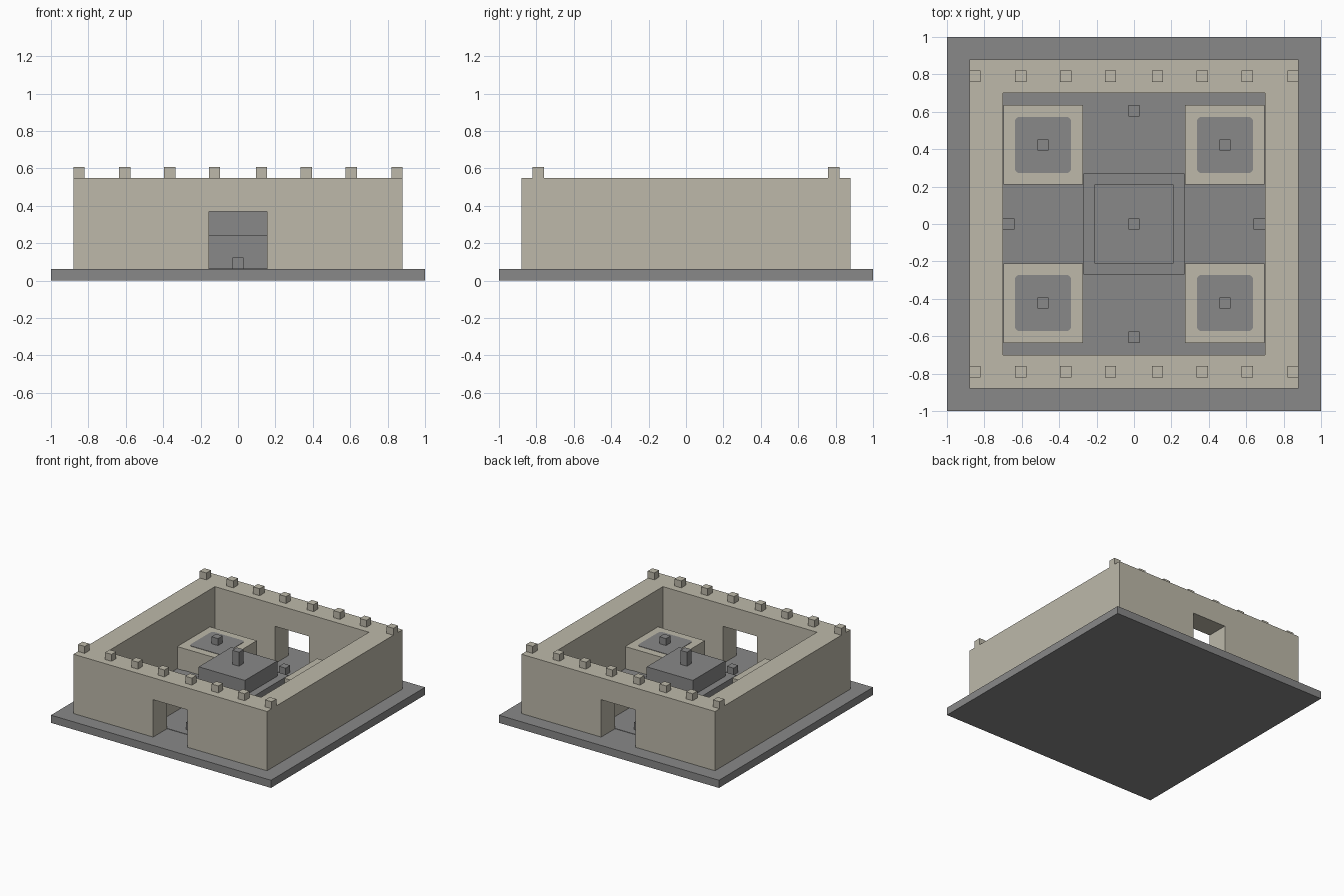
import bpy
import bmesh

if "Cube" in bpy.data.objects:
    bpy.data.objects.remove(bpy.data.objects["Cube"], do_unlink=True)


def make_material(name, rgb):
    mat = bpy.data.materials.new(name)
    mat.use_nodes = True
    mat.diffuse_color = (*rgb, 1)
    mat.node_tree.nodes["Principled BSDF"].inputs["Base Color"].default_value = (*rgb, 1)
    return mat


SAND = make_material("sandstone", (0.51, 0.485, 0.40))
GREY = make_material("grey stone", (0.246, 0.246, 0.246))


def box(name, centre, size, bottom, top, mat, corner=0):
    """Box on the plan point centre, with optional rounded upright edges."""
    bm = bmesh.new()
    bmesh.ops.create_cube(bm, size=1)
    for v in bm.verts:
        v.co.x = centre[0] + v.co.x * size[0]
        v.co.y = centre[1] + v.co.y * size[1]
        v.co.z = bottom if v.co.z < 0 else top
    if corner:
        upright = [e for e in bm.edges if abs(e.verts[0].co.z - e.verts[1].co.z) > 1e-5]
        bmesh.ops.bevel(bm, geom=upright, offset=corner, segments=4,
                        profile=0.5, affect='EDGES')
    mesh = bpy.data.meshes.new(name)
    bm.to_mesh(mesh)
    bm.free()
    mesh.materials.append(mat)
    obj = bpy.data.objects.new(name, mesh)
    bpy.context.collection.objects.link(obj)
    return obj


def cut(target, cutter):
    mod = target.modifiers.new("cut", 'BOOLEAN')
    mod.operation = 'DIFFERENCE'
    mod.solver = 'EXACT'
    mod.object = cutter
    bpy.context.view_layer.objects.active = target
    bpy.ops.object.modifier_apply(modifier=mod.name)
    bpy.data.objects.remove(cutter, do_unlink=True)


GROUND = 0.063
STEP = 0.245
BLOCK = 0.06

# Base slab
box("base", (0, 0), (2, 2), 0, GROUND, GREY)

# Enclosing wall with an open court and a gateway through front and back
wall = box("wall", (0, 0), (1.76, 1.76), GROUND, 0.55, SAND)
cut(wall, box("court_cutter", (0, 0), (1.4, 1.4), 0, 1, SAND))
cut(wall, box("gate_cutter", (0, 0), (0.31, 3), 0, 0.37, SAND))

# Battlements along the front and back walls
for y in (-0.79, 0.79):
    for x in (0.125, 0.365, 0.605, 0.85):
        for side in (-1, 1):
            box("battlement", (side * x, y), (BLOCK, BLOCK), 0.55, 0.607, SAND)

# Thin court floor
box("court_floor", (0, 0), (1.28, 1.4), GROUND, GROUND + 0.003, GREY)

# Corner platforms with rounded insets and a marker block
for sx in (-1, 1):
    for sy in (-1, 1):
        spot = (sx * 0.4865, sy * 0.4225)
        box("platform", spot, (0.425, 0.425), GROUND, STEP, SAND)
        box("platform_inset", spot, (0.30, 0.30), STEP - 0.002, STEP + 0.003, GREY, 0.025)
        box("platform_block", spot, (BLOCK, BLOCK), STEP, STEP + BLOCK, GREY)

# Stepped central plinth with a post
box("plinth_lower", (0, 0), (0.54, 0.54), GROUND, STEP, GREY)
box("plinth_upper", (0, 0), (0.42, 0.42), STEP, 0.37, GREY)
box("plinth_post", (0, 0), (BLOCK, BLOCK), 0.37, 0.485, GREY)

# Marker blocks on the four paths
for spot in ((0.67, 0), (-0.67, 0), (0, 0.605), (0, -0.605)):
    box("path_block", spot, (BLOCK, BLOCK), GROUND, GROUND + BLOCK, GREY)
